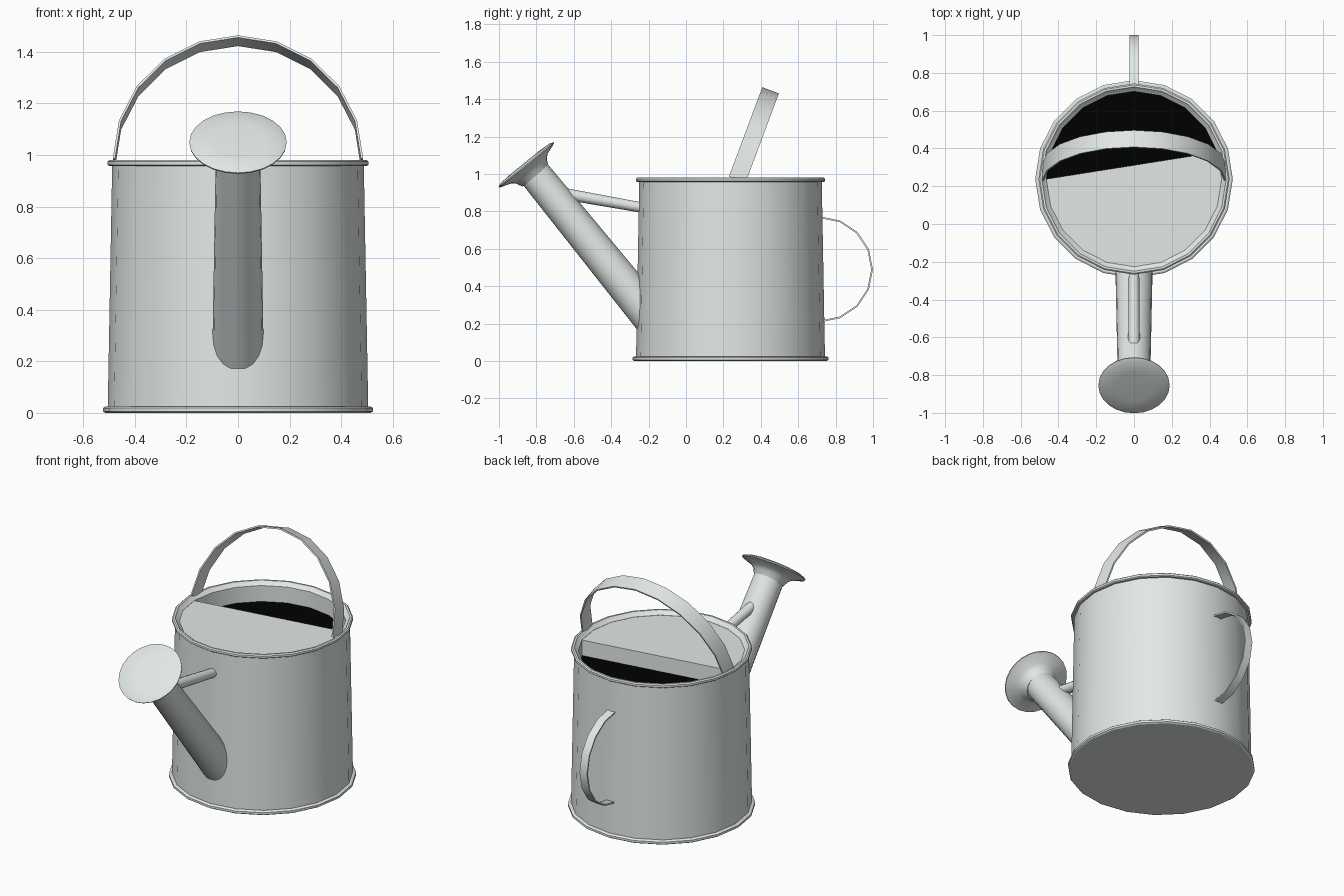
import bpy, bmesh
from math import sin, cos, pi, radians
from mathutils import Vector

if "Cube" in bpy.data.objects:
    bpy.data.objects.remove(bpy.data.objects["Cube"])

CY = 0.238      # centre of the can in y
SIDES = 20


def material(name, color):
    mat = bpy.data.materials.new(name)
    mat.diffuse_color = color
    mat.use_nodes = True
    mat.node_tree.nodes["Principled BSDF"].inputs["Base Color"].default_value = mat.diffuse_color
    return mat


METAL = material("pale_metal", (0.76, 0.81, 0.80, 1))
BLACK = material("black", (0, 0, 0, 1))


def finish(bm, name, mat=METAL, angle=32):
    """Turn a bmesh into a named, angle-smoothed object."""
    me = bpy.data.meshes.new(name)
    bm.to_mesh(me)
    bm.free()
    me.materials.append(mat)
    ob = bpy.data.objects.new(name, me)
    bpy.context.collection.objects.link(ob)
    bpy.ops.object.select_all(action='DESELECT')
    ob.select_set(True)
    bpy.context.view_layer.objects.active = ob
    bpy.ops.object.shade_smooth_by_angle(angle=radians(angle))
    return ob


def lathe(name, profile, origin, axis=(0, 0, 1), cap_end=True, n=SIDES):
    """Revolve (radius, distance) points about an axis in the y-z plane."""
    bm = bmesh.new()
    o, a = Vector(origin), Vector(axis).normalized()
    u = Vector((1, 0, 0))
    v = a.cross(u)
    rings = [[bm.verts.new(o + a * h + (u * cos(2 * pi * k / n) + v * sin(2 * pi * k / n)) * r)
              for k in range(n)] for r, h in profile]
    for p, q in zip(rings, rings[1:]):
        for k in range(n):
            j = (k + 1) % n
            bm.faces.new((p[k], p[j], q[j], q[k]))
    bm.faces.new(rings[0][::-1])
    if cap_end:
        bm.faces.new(rings[-1])
    return finish(bm, name)


def disc(bm, r, z, first, last):
    """Face through polygon corners first..last-1 of the can's circle."""
    return bm.faces.new([bm.verts.new((r * cos(2 * pi * k / SIDES), CY + r * sin(2 * pi * k / SIDES), z))
                         for k in range(first, last)])


def strap(name, points, normals, across, width, thick):
    """Flat metal band along a path."""
    bm = bmesh.new()
    w = Vector(across).normalized() * width / 2
    rings = []
    for p, nrm in zip(points, normals):
        t = nrm.normalized() * thick / 2
        rings.append([bm.verts.new(p + d) for d in (w + t, -w + t, -w - t, w - t)])
    for p, q in zip(rings, rings[1:]):
        for k in range(4):
            j = (k + 1) % 4
            bm.faces.new((p[k], p[j], q[j], q[k]))
    bm.faces.new(rings[0])
    bm.faces.new(rings[-1][::-1])
    bmesh.ops.recalc_face_normals(bm, faces=bm.faces)
    return finish(bm, name)


# Can body with rolled bottom and top rims and a short inner wall
lathe("can_body", [(.514, 0), (.523, .006), (.523, .019), (.514, .025), (.505, .025),
                   (.488, .957), (.499, .957), (.506, .962), (.506, .974), (.499, .98),
                   (.488, .98), (.482, .972), (.464, .958), (.464, .86)],
      (0, CY, 0), cap_end=False)

# Dark surface inside the can
bm = bmesh.new()
disc(bm, .464, .86, 0, SIDES)
finish(bm, "dark_inside", BLACK)

# Half cover over the front of the opening
bm = bmesh.new()
ext = bmesh.ops.extrude_face_region(bm, geom=[disc(bm, .464, .957, 10, 22)], use_keep_orig=True)
for v in ext["geom"]:
    if isinstance(v, bmesh.types.BMVert):
        v.co.z = .862
bmesh.ops.recalc_face_normals(bm, faces=bm.faces)
finish(bm, "half_cover")

# Spout and sprinkler rose on one slanted axis
AX = Vector((0, -.63, .777)).normalized()
ROSE = Vector((0, -.855, 1.05))
lathe("spout", [(.100, -1.1), (.086, -.05)], ROSE + Vector((0, 0, .008)), AX)
lathe("rose", [(.088, -.08), (.105, -.046), (.125, -.028), (.188, -.006),
               (.189, 0), (.168, .009), (.1, .013)], ROSE, AX, n=24)

# Brace rod between can and spout
b0, b1 = Vector((0, -.19, .812)), Vector((0, -.64, .892))
lathe("brace", [(.027, 0), (.031, (b1 - b0).length)], b0, b1 - b0, n=12)

# Carrying handle: leaning arch
UP = Vector((0, .35, .937))
arch = [pi * k / 10 for k in range(11)]
strap("carrying_handle",
      [Vector((.481 * cos(a), .274, .97)) + UP * (.505 * sin(a)) for a in arch],
      [Vector((cos(a), 0, 0)) + UP * sin(a) for a in arch], (0, .937, -.35), .095, .009)

# Rear grip: half ring
ring = [Vector((0, cos(a), sin(a))) for a in (pi * k / 8 - pi / 2 for k in range(9))]
strap("rear_grip", [Vector((0, .717, .49)) + n * .278 for n in ring], ring, (1, 0, 0), .05, .009)
